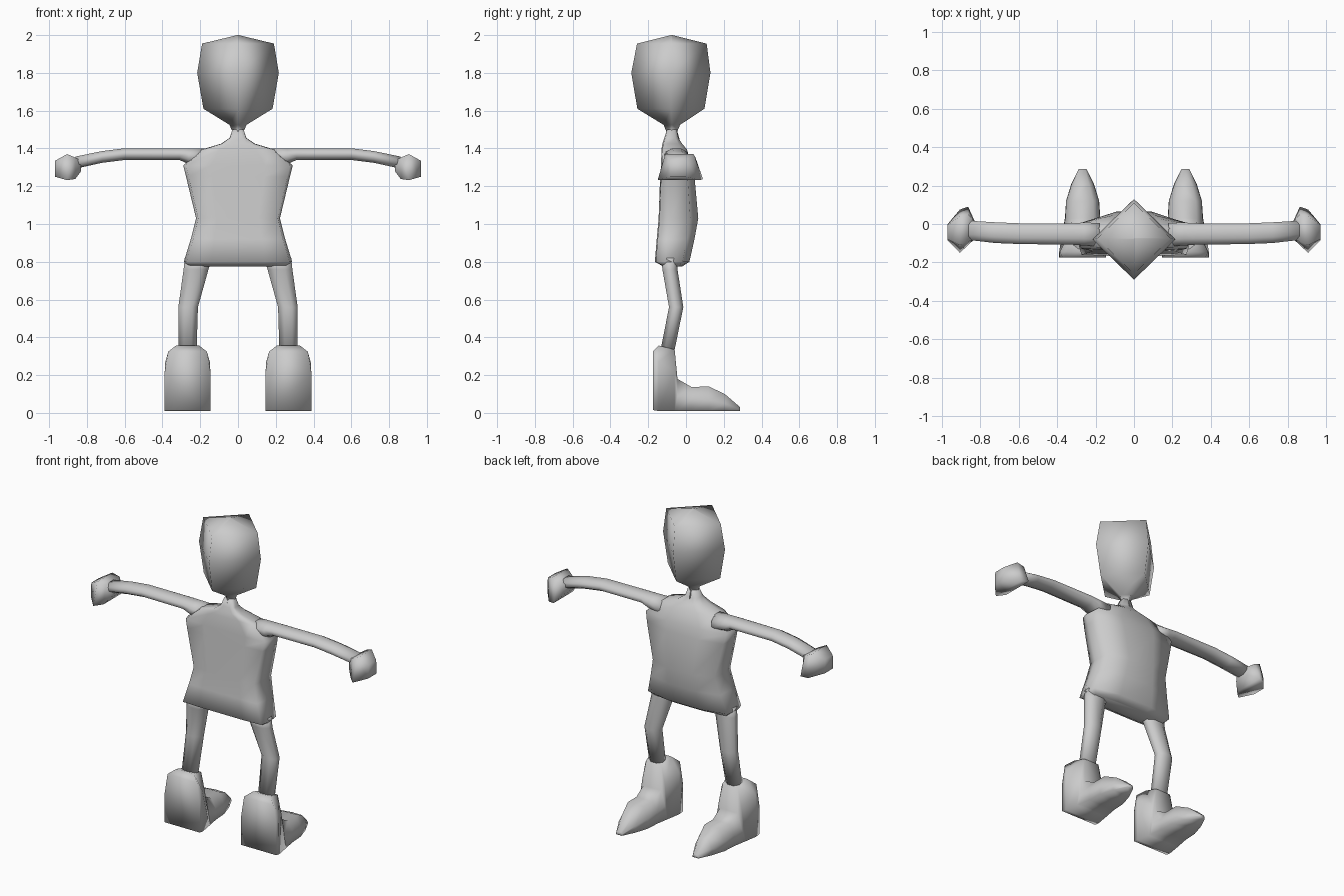
import bpy, bmesh, math
from mathutils import Vector

grey = bpy.data.materials.new("plain grey")
grey.diffuse_color = (0.6, 0.6, 0.6, 1)


def loft(name, rings, side=1):
    """Skin a row of equal-sized rings, closing both ends."""
    bm = bmesh.new()
    rows = [[bm.verts.new((p[0] * side, p[1], p[2])) for p in r] for r in rings]
    n = len(rows[0])
    for a, b in zip(rows, rows[1:]):
        for i in range(n):
            j = (i + 1) % n
            bm.faces.new((a[i], a[j], b[j], b[i]))
    bm.faces.new(rows[0])
    bm.faces.new(rows[-1])
    bmesh.ops.recalc_face_normals(bm, faces=bm.faces)
    for f in bm.faces:
        f.smooth = True
    me = bpy.data.meshes.new(name)
    bm.to_mesh(me)
    bm.free()
    me.materials.append(grey)
    ob = bpy.data.objects.new(name, me)
    bpy.context.collection.objects.link(ob)
    return ob


def oval(n, turn=0.0):
    return [(math.cos(math.tau * (i + turn) / n), math.sin(math.tau * (i + turn) / n))
            for i in range(n)]


# head: diamond plan with a shallow pyramid on top and a narrow neck below
head = [(1.44, 0.045, -0.075), (1.49, 0.03, -0.075), (1.525, 0.045, -0.075),
        (1.61, 0.183, -0.08), (1.80, 0.216, -0.08), (1.955, 0.19, -0.075),
        (2.0, 0.004, -0.075)]
loft("head", [[(r * c, y + r * 0.97 * s, z) for c, s in oval(4)] for z, r, y in head])


# torso: height, half width, front y, back y
def torso_ring(z, w, f, b):
    half = [(0.5 * w, f), (0.95 * w, f + 0.005), (w, f + 0.3 * (b - f)),
            (0.97 * w, b - 0.2 * (b - f)), (0.4 * w, b)]
    return [(x, y, z) for x, y in half] + [(-x, y, z) for x, y in reversed(half)]


torso = [(0.775, 0.26, -0.12, -0.02), (0.80, 0.287, -0.165, 0.018),
         (0.92, 0.25, -0.155, 0.045), (1.03, 0.222, -0.145, 0.065),
         (1.25, 0.275, -0.137, 0.045), (1.31, 0.29, -0.132, 0.03),
         (1.395, 0.19, -0.13, 0.005), (1.425, 0.09, -0.125, -0.02),
         (1.455, 0.045, -0.115, -0.04), (1.50, 0.03, -0.10, -0.05)]
loft("torso", [torso_ring(*t) for t in torso])

# arm: x, centre y, centre z, half depth, half height
arm = [(0.18, -0.055, 1.35, 0.06, 0.05), (0.26, -0.052, 1.358, 0.06, 0.042),
       (0.31, -0.052, 1.37, 0.056, 0.031), (0.60, -0.05, 1.37, 0.054, 0.031),
       (0.72, -0.045, 1.355, 0.054, 0.031), (0.86, -0.033, 1.325, 0.05, 0.032)]

# hand: x, then front y, back y and z of the wide bottom and the narrower top
hand = [(0.83, -0.08, 0.02, 1.28, -0.075, 0.015, 1.335),
        (0.862, -0.11, 0.09, 1.238, -0.09, 0.05, 1.352),
        (0.905, -0.15, 0.075, 1.232, -0.11, 0.04, 1.37),
        (0.968, -0.085, 0.0, 1.25, -0.08, -0.005, 1.335)]

# leg: z, centre x, centre y, half width, half depth
leg = [(0.82, 0.21, -0.085, 0.072, 0.045), (0.76, 0.222, -0.085, 0.066, 0.04),
       (0.56, 0.264, -0.052, 0.052, 0.038), (0.33, 0.267, -0.098, 0.048, 0.037)]

# boot: y, then half width and z of the sole, side and top
boot = [(-0.175, 0.122, 0.015, 0.122, 0.20, 0.102, 0.325),
        (-0.145, 0.122, 0.010, 0.118, 0.27, 0.060, 0.357),
        (-0.060, 0.108, 0.010, 0.078, 0.22, 0.052, 0.335),
        (-0.045, 0.105, 0.010, 0.090, 0.09, 0.062, 0.180),
        (0.030, 0.092, 0.010, 0.090, 0.08, 0.058, 0.137),
        (0.120, 0.086, 0.010, 0.085, 0.07, 0.054, 0.140),
        (0.205, 0.060, 0.010, 0.058, 0.05, 0.034, 0.100),
        (0.287, 0.020, 0.010, 0.020, 0.018, 0.014, 0.030)]


def boot_ring(y, wb, zb, wm, zm, wt, zt):
    half = [(wb, zb), (wm, zm), (wt, zt)]
    pts = half + [(-w, z) for w, z in reversed(half)]
    return [(0.267 + w, y, z) for w, z in pts]


for side, label in ((1, "right"), (-1, "left")):
    loft(label + "_arm", [[(x, y + d * c * 1.08, z + h * s * 1.08)
                           for c, s in oval(8, 0.5)] for x, y, z, d, h in arm], side)
    loft(label + "_hand", [[(x, f, zb), (x, b, zb), (x, bt, zt), (x, ft, zt)]
                           for x, f, b, zb, ft, bt, zt in hand], side)
    loft(label + "_leg", [[(x + w * c * 1.08, y + d * s * 1.08, z)
                           for c, s in oval(8, 0.5)] for z, x, y, w, d in leg], side)
    loft(label + "_boot", [boot_ring(*b) for b in boot], side)
